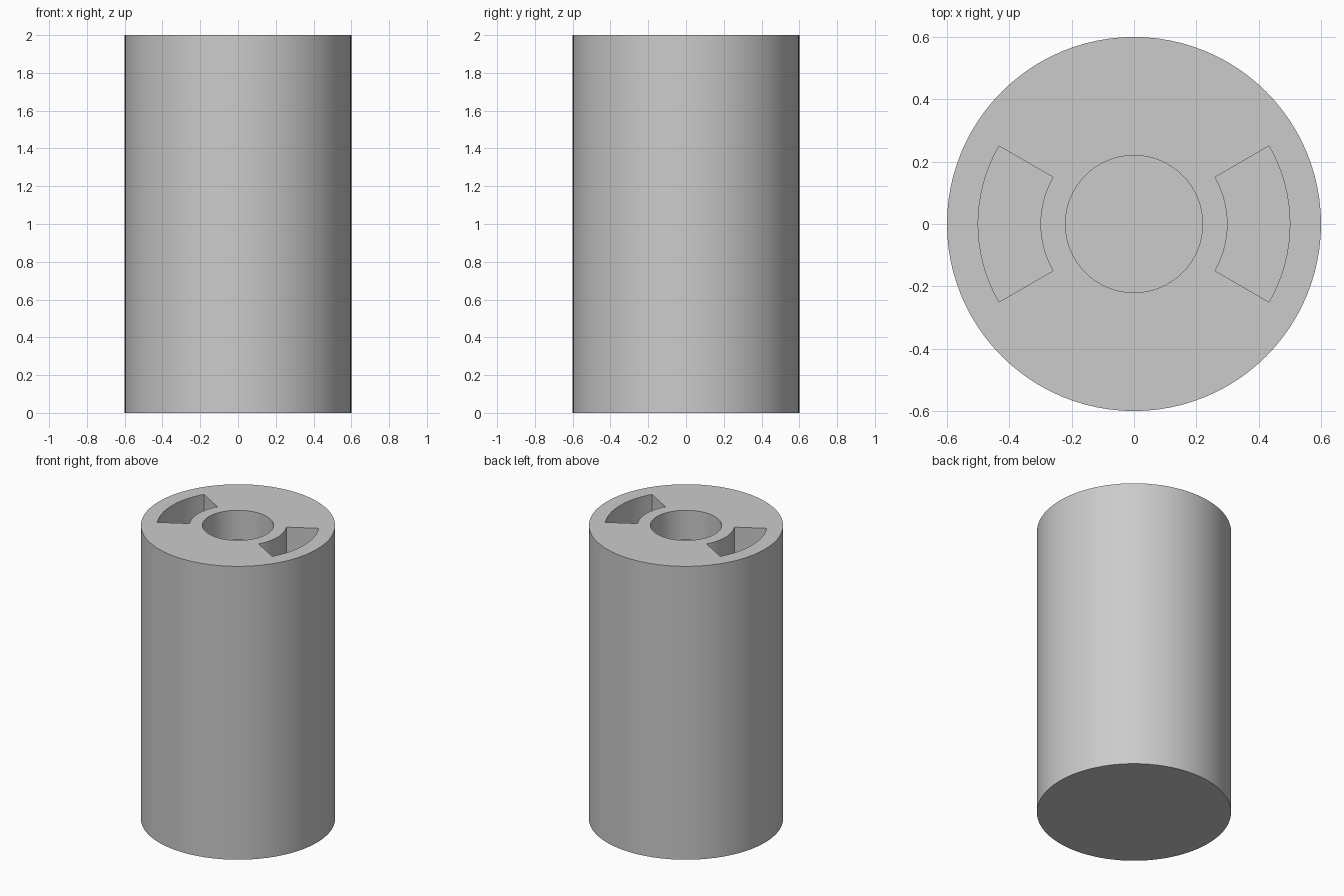
import bpy, bmesh
from math import radians, cos, sin, pi

HEIGHT, RADIUS, DEPTH = 2.0, 0.6, 0.2
HOLE_RADIUS, SLOT_INNER, SLOT_OUTER = 0.22, 0.3, 0.5
SLOT_HALF_ANGLE = radians(30)

cube = bpy.data.objects.get("Cube")
if cube:
    bpy.data.objects.remove(cube, do_unlink=True)

grey = bpy.data.materials.new("plain grey")
grey.use_nodes = True
colour = (0.6, 0.6, 0.6, 1)
grey.diffuse_color = colour
grey.node_tree.nodes["Principled BSDF"].inputs["Base Color"].default_value = colour


def arc(radius, start, end, steps):
    """Points along an arc, both ends included."""
    angles = [start + (end - start) * i / steps for i in range(steps + 1)]
    return [(radius * cos(a), radius * sin(a)) for a in angles]


def prism(name, outline, bottom, top):
    """Closed solid made by extruding an outline upward."""
    bm = bmesh.new()
    face = bm.faces.new([bm.verts.new((x, y, bottom)) for x, y in outline])
    result = bmesh.ops.extrude_face_region(bm, geom=[face], use_keep_orig=True)
    verts = [g for g in result["geom"] if isinstance(g, bmesh.types.BMVert)]
    bmesh.ops.translate(bm, verts=verts, vec=(0, 0, top - bottom))
    bmesh.ops.recalc_face_normals(bm, faces=bm.faces[:])
    mesh = bpy.data.meshes.new(name)
    bm.to_mesh(mesh)
    bm.free()
    mesh.materials.append(grey)
    obj = bpy.data.objects.new(name, mesh)
    bpy.context.collection.objects.link(obj)
    return obj


def circle(radius, sides):
    return arc(radius, 0, 2 * pi, sides)[:-1]


# Solid cylinder
body = prism("cylinder_body", circle(RADIUS, 96), 0, HEIGHT)

# Central blind hole and two curved slots on opposite sides
floor, above = HEIGHT - DEPTH, HEIGHT + 0.1
cutters = [prism("hole_cutter", circle(HOLE_RADIUS, 64), floor, above)]
for name, centre in (("left_slot_cutter", 0), ("right_slot_cutter", pi)):
    start, end = centre - SLOT_HALF_ANGLE, centre + SLOT_HALF_ANGLE
    outline = arc(SLOT_OUTER, start, end, 16) + arc(SLOT_INNER, end, start, 16)
    cutters.append(prism(name, outline, floor, above))

bpy.ops.object.select_all(action="DESELECT")
body.select_set(True)
bpy.context.view_layer.objects.active = body
for cutter in cutters:
    mod = body.modifiers.new(cutter.name, "BOOLEAN")
    mod.operation = "DIFFERENCE"
    mod.solver = "EXACT"
    mod.object = cutter
    bpy.ops.object.modifier_apply(modifier=mod.name)
    bpy.data.objects.remove(cutter, do_unlink=True)

bpy.ops.object.shade_smooth_by_angle(angle=radians(30))
